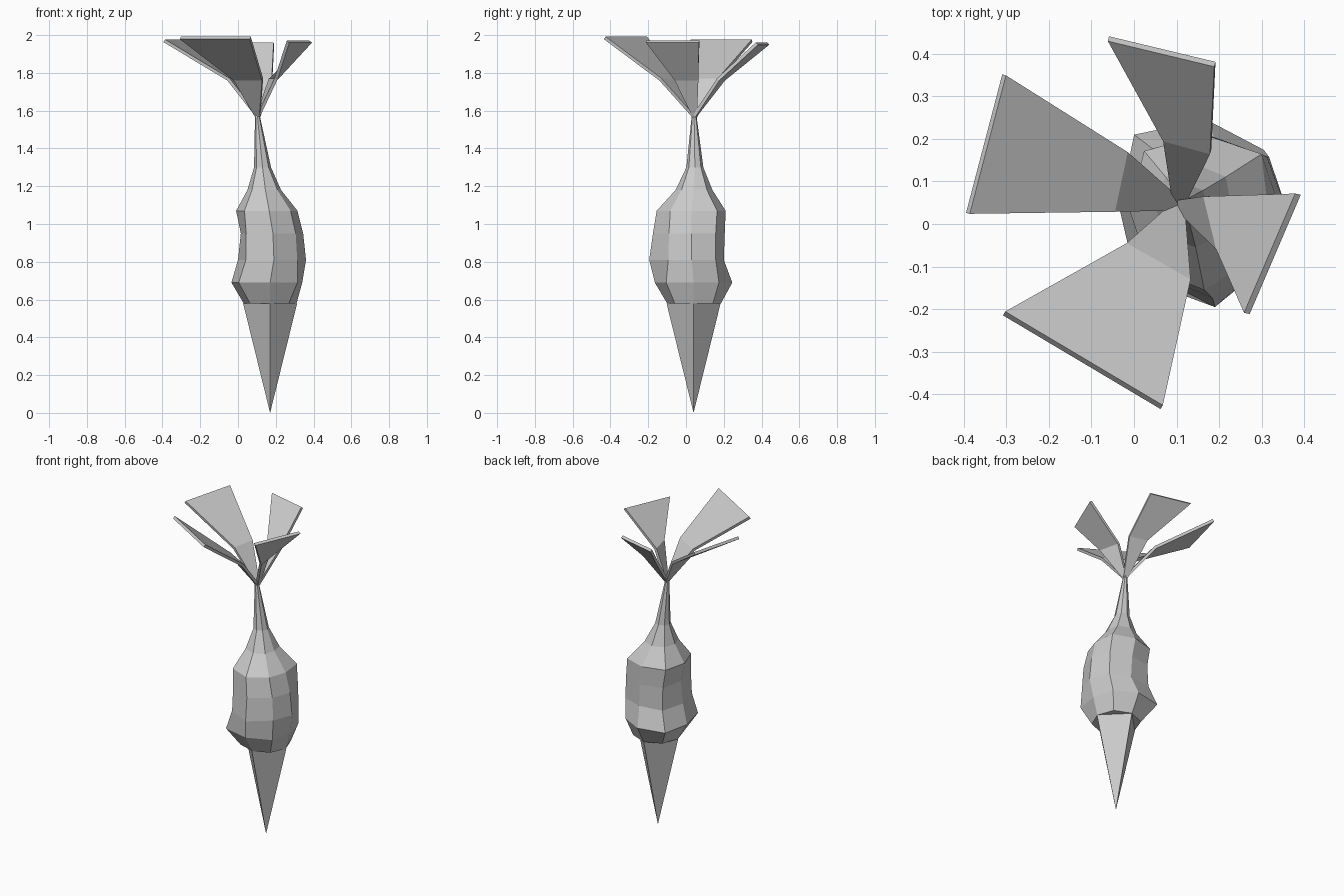
import bpy, bmesh
from math import cos, sin, pi
from mathutils import Vector

if "Cube" in bpy.data.objects:
    bpy.data.objects.remove(bpy.data.objects["Cube"])


def finish(name, bm):
    bmesh.ops.recalc_face_normals(bm, faces=bm.faces)
    me = bpy.data.meshes.new(name)
    bm.to_mesh(me)
    bm.free()
    ob = bpy.data.objects.new(name, me)
    bpy.context.collection.objects.link(ob)
    return ob


def ring(bm, cx, cy, z, radii):
    n = len(radii)
    return [bm.verts.new((cx + r * cos(2 * pi * i / n), cy + r * sin(2 * pi * i / n), z))
            for i, r in enumerate(radii)]


# Lumpy root body: centre x, centre y, height, radii anticlockwise from +x
rings = [
    (.17, .04, .58, (.14, .145, .145, .145, .14, .15, .14, .14)),
    (.17, .04, .69, (.17, .19, .205, .24, .205, .235, .205, .205)),
    (.19, .03, .81, (.17, .18, .17, .21, .19, .21, .225, .175)),
    (.185, .03, .95, (.16, .18, .175, .20, .17, .20, .205, .17)),
    (.165, .03, 1.07, (.15, .19, .18, .20, .175, .185, .185, .16)),
    (.145, .04, 1.18, (.083, .10, .10, .10, .095, .10, .095, .09)),
    (.13, .047, 1.30, (.045,) * 8),
    (.103, .043, 1.57, (.013,) * 8),
]
bm = bmesh.new()
loops = [ring(bm, *r) for r in rings]
for a, b in zip(loops, loops[1:]):
    for i in range(8):
        j = (i + 1) % 8
        bm.faces.new((a[i], a[j], b[j], b[i]))
bm.faces.new(loops[0])
bm.faces.new(loops[-1])
finish("root_body", bm)

# Four-sided tapering root tip
bm = bmesh.new()
top = ring(bm, .17, .04, .58, (.143,) * 4)
tip = bm.verts.new((.17, .04, 0))
for i in range(4):
    bm.faces.new((top[i], top[(i + 1) % 4], tip))
bm.faces.new(top)
finish("root_tip", bm)

# Bent, flaring leaves: middle pair, end pair (x, y) and end height
leaves = {
    "leaf_back": ((.18, .17), (.07, .20), (.19, .375), (-.06, .435), 1.955),
    "leaf_back_left": ((-.02, .17), (-.05, .03), (-.305, .35), (-.39, .025), 1.97),
    "leaf_front_left": ((-.02, -.05), (.13, -.135), (-.305, -.21), (.065, -.43), 1.985),
    "leaf_right": ((.20, -.06), (.17, .065), (.265, -.21), (.385, .07), 1.965),
}
for name, (m1, m2, e1, e2, z) in leaves.items():
    bm = bmesh.new()
    side = (Vector(m1) - Vector(m2)).normalized() * .012
    c = Vector((.105, .045))
    rows = [[(*(c + side), 1.57), (*(c - side), 1.57)],
            [(*m1, 1.765), (*m2, 1.765)],
            [(*e1, z), (*e2, z)]]
    vs = [[bm.verts.new(p) for p in row] for row in rows]
    for a, b in zip(vs, vs[1:]):
        bm.faces.new((a[0], a[1], b[1], b[0]))
    ob = finish(name, bm)
    mod = ob.modifiers.new("thickness", 'SOLIDIFY')
    mod.thickness = .017
    mod.offset = 0
